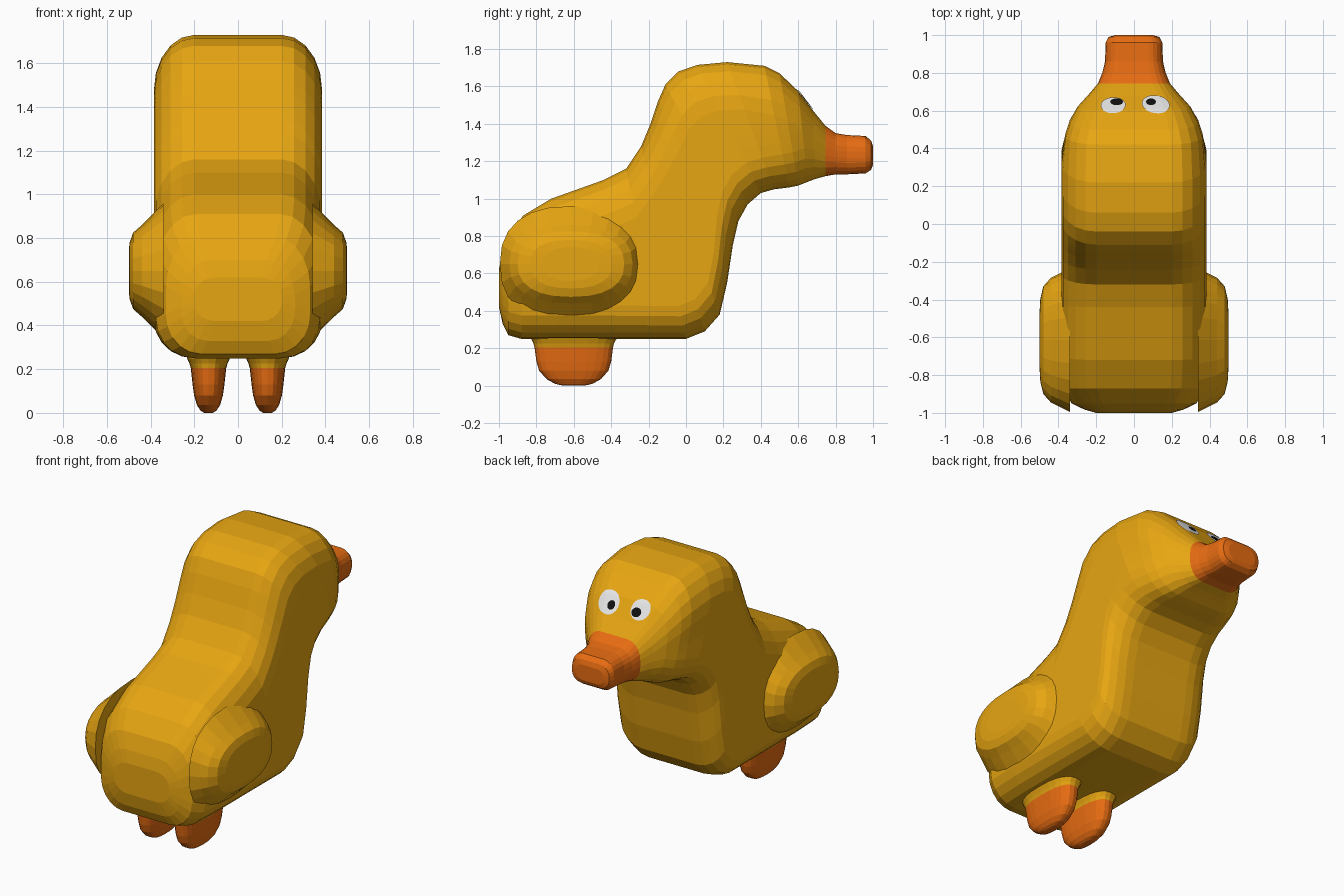
import bpy, bmesh, math
from mathutils import Vector
from mathutils.bvhtree import BVHTree

if "Cube" in bpy.data.objects:
    bpy.data.objects.remove(bpy.data.objects["Cube"])


def material(name, rgb):
    m = bpy.data.materials.new(name)
    m.diffuse_color = (*rgb, 1)
    m.use_nodes = True
    m.node_tree.nodes["Principled BSDF"].inputs["Base Color"].default_value = m.diffuse_color
    return m


YELLOW = material("duck yellow", (0.80, 0.38, 0.006))
ORANGE = material("beak orange", (0.80, 0.15, 0.006))
WHITE = material("eye white", (0.80, 0.80, 0.80))
BLACK = material("pupil black", (0.005, 0.005, 0.005))


def make_object(name, bm, mats, rule=None):
    bmesh.ops.recalc_face_normals(bm, faces=bm.faces)
    if rule:
        for f in bm.faces:
            f.material_index = int(rule(f.calc_center_median()))
    me = bpy.data.meshes.new(name)
    bm.to_mesh(me)
    bm.free()
    for m in mats:
        me.materials.append(m)
    ob = bpy.data.objects.new(name, me)
    bpy.context.collection.objects.link(ob)
    return ob


def loft(rings):
    bm = bmesh.new()
    rows = [[bm.verts.new(p) for p in r] for r in rings]
    n = len(rows[0])
    for a, b in zip(rows, rows[1:]):
        for i in range(n):
            j = (i + 1) % n
            bm.faces.new((a[i], a[j], b[j], b[i]))
    bm.faces.new(rows[0])
    bm.faces.new(rows[-1])
    return bm


def lerp_table(table, v):
    for (a, fa), (b, fb) in zip(table, table[1:]):
        if v <= b:
            t = max(0, (v - a) / (b - a))
            return fa + (fb - fa) * t
    return table[-1][1]


# Body, neck, head and beak: slices from upper outline to lower outline
SLICES = [  # upper y, z, lower y, z
    (-1.00, 0.62, -1.00, 0.42), (-0.985, 0.70, -0.98, 0.33),
    (-0.95, 0.80, -0.95, 0.27), (-0.87, 0.91, -0.88, 0.25),
    (-0.72, 1.00, -0.68, 0.25), (-0.44, 1.10, -0.40, 0.25),
    (-0.32, 1.16, -0.15, 0.25), (-0.24, 1.28, 0.00, 0.25),
    (-0.215, 1.34, 0.10, 0.29), (-0.19, 1.40, 0.18, 0.38),
    (-0.17, 1.46, 0.22, 0.55), (-0.15, 1.52, 0.25, 0.75),
    (-0.11, 1.61, 0.28, 0.88), (-0.04, 1.68, 0.33, 0.97),
    (0.06, 1.715, 0.40, 1.03), (0.22, 1.73, 0.47, 1.05),
    (0.42, 1.71, 0.55, 1.06), (0.50, 1.67, 0.60, 1.07),
    (0.60, 1.575, 0.65, 1.09), (0.68, 1.47, 0.69, 1.105),
    (0.745, 1.39, 0.745, 1.12), (0.80, 1.35, 0.80, 1.13),
    (0.86, 1.34, 0.86, 1.13), (0.96, 1.335, 0.96, 1.135),
    (0.99, 1.31, 0.99, 1.155), (1.00, 1.28, 1.00, 1.18),
]
HALF_WIDTH = [(-1.0, 0.20), (-0.98, 0.27), (-0.95, 0.33), (-0.88, 0.375),
              (-0.75, 0.385), (0.38, 0.385), (0.45, 0.372), (0.55, 0.34),
              (0.62, 0.30), (0.68, 0.245), (0.745, 0.19), (0.82, 0.16),
              (0.88, 0.15), (0.97, 0.15), (0.99, 0.135), (1.0, 0.10)]


def body_ring(y0, z0, y1, z1):
    top, low = Vector((0, y0, z0)), Vector((0, y1, z1))
    length = (low - top).length
    rt, rb, ru = min(0.27, 0.42 * length), min(0.18, 0.42 * length), 0.48
    half = [(0, 0)]
    for k in range(6):
        a = k * math.pi / 10
        half.append((1 - ru + ru * math.sin(a), rt * (1 - math.cos(a))))
    for k in (1, 2, 3):
        half.append((1, rt + (length - rt - rb) * k / 4))
    for k in range(6):
        a = k * math.pi / 10
        half.append((1 - ru + ru * math.cos(a), length - rb * (1 - math.sin(a))))
    half.append((0, length))
    pts = half + [(-u, t) for u, t in reversed(half[1:-1])]
    out = []
    for u, t in pts:
        p = top.lerp(low, t / length)
        p.x = u * lerp_table(HALF_WIDTH, p.y)
        out.append(p)
    return out


bm = loft([body_ring(*s) for s in SLICES])
bmesh.ops.recalc_face_normals(bm, faces=bm.faces)
surface = BVHTree.FromBMesh(bm)
make_object("body_and_beak", bm, [YELLOW, ORANGE], lambda c: c.y > 0.745)


def oval(a, b, power, n=24):
    pts = []
    for i in range(n):
        c, s = math.cos(i * math.tau / n), math.sin(i * math.tau / n)
        pts.append((math.copysign(abs(c) ** (2 / power), c) * a,
                    math.copysign(abs(s) ** (2 / power), s) * b))
    return pts


WING = [(0.34, 0.38, 0.31), (0.40, 0.35, 0.25), (0.44, 0.33, 0.21),
        (0.48, 0.285, 0.175), (0.496, 0.22, 0.13), (0.50, 0.15, 0.09)]
FOOT = [(0.30, 0.235, 0.105), (0.25, 0.228, 0.098), (0.225, 0.215, 0.087),
        (0.205, 0.21, 0.081), (0.13, 0.20, 0.073), (0.08, 0.185, 0.066),
        (0.035, 0.145, 0.053), (0.01, 0.10, 0.036), (0.0, 0.055, 0.02)]

# Wings and feet, one on each side
for side, s in (("left", -1), ("right", 1)):
    rings = [[(s * x, -0.615 + p, 0.65 + q) for p, q in oval(a, b, 2.4)]
             for x, a, b in WING]
    make_object(side + "_wing", loft(rings), [YELLOW])
    rings = [[(s * 0.135 + q, -0.60 + p, z) for p, q in oval(a, b, 2.6)]
             for z, a, b in FOOT]
    make_object(side + "_foot", loft(rings), [YELLOW, ORANGE],
                lambda c: c.z < 0.205)


# Eyes: thin ovals laid onto the forehead
def patch(name, cx, cy, a, b, turn, lift, mat):
    bm = bmesh.new()

    def drop(x, y):
        hit, nor, _, _ = surface.ray_cast(Vector((x, y, 3)), Vector((0, 0, -1)))
        return bm.verts.new(hit + nor * lift)

    ca, sa = math.cos(turn), math.sin(turn)
    centre, last = drop(cx, cy), None
    for r in (0.25, 0.5, 0.75, 1.0):
        row = [drop(cx + r * (p * ca - q * sa), cy + r * (p * sa + q * ca))
               for p, q in oval(a, b, 2, 20)]
        for i in range(20):
            j = (i + 1) % 20
            if last:
                bm.faces.new((last[i], row[i], row[j], last[j]))
            else:
                bm.faces.new((centre, row[i], row[j]))
        last = row
    ob = make_object(name, bm, [mat])
    if ob.data.polygons[0].normal.z < 0:
        ob.data.flip_normals()


patch("left_eye", -0.11, 0.625, 0.066, 0.042, 0.05, 0.005, WHITE)
patch("right_eye", 0.115, 0.63, 0.074, 0.047, -0.15, 0.005, WHITE)
patch("left_pupil", -0.092, 0.64, 0.034, 0.018, 0, 0.009, BLACK)
patch("right_pupil", 0.09, 0.64, 0.026, 0.018, 0, 0.009, BLACK)
